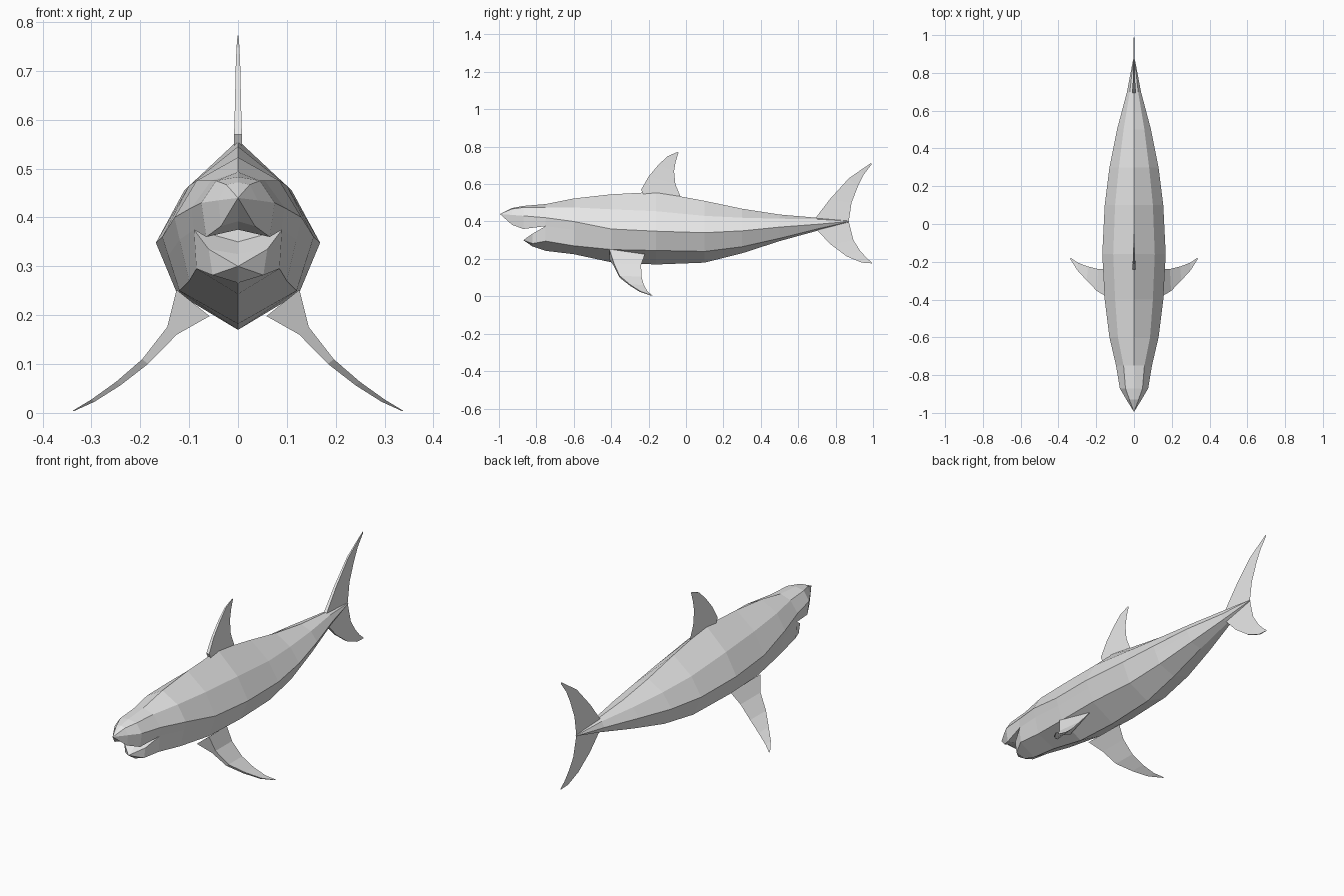
import bpy, bmesh
from mathutils import Vector

if "Cube" in bpy.data.objects:
    bpy.data.objects.remove(bpy.data.objects["Cube"])

grey = bpy.data.materials.new("light grey")
grey.diffuse_color = (0.8, 0.8, 0.8, 1)
grey.use_nodes = True
grey.node_tree.nodes["Principled BSDF"].inputs["Base Color"].default_value = grey.diffuse_color


def finish(name, bm, mirror=False):
    bmesh.ops.remove_doubles(bm, verts=bm.verts[:], dist=0.0003)
    bmesh.ops.recalc_face_normals(bm, faces=bm.faces[:])
    me = bpy.data.meshes.new(name)
    bm.to_mesh(me)
    bm.free()
    me.materials.append(grey)
    ob = bpy.data.objects.new(name, me)
    bpy.context.collection.objects.link(ob)
    if mirror:
        ob.modifiers.new("Mirror", 'MIRROR')
    return ob


def face(bm, pts):
    # drop repeated corners so strips can run into a single tip
    out = []
    for p in pts:
        if all((Vector(p) - Vector(q)).length > 0.0005 for q in out):
            out.append(p)
    if len(out) > 2:
        bm.faces.new([bm.verts.new(p) for p in out])


def strip(bm, a, b):
    # skin two half-profiles on both sides of the centre line
    for s in (1, -1):
        A = [(s * x, y, z) for x, y, z in a]
        B = [(s * x, y, z) for x, y, z in b]
        for i in range(len(a) - 1):
            face(bm, (A[i], A[i + 1], B[i + 1], B[i]))


def at(y, pts):
    return [(x, y, z) for x, z in pts]


# body stations: y, top z, upper (x, z), side (x, z), lower (x, z), bottom z
stations = [
    (-.60, .523, .085, .475, .130, .400, .100, .270, .225),
    (-.40, .545, .100, .465, .155, .360, .120, .250, .182),
    (-.16, .558, .110, .455, .168, .348, .125, .245, .170),
    (.10, .510, .100, .430, .155, .340, .110, .240, .180),
    (.30, .468, .080, .420, .130, .350, .090, .265, .230),
    (.50, .437, .055, .415, .090, .370, .060, .310, .295),
    (.70, .420, .022, .412, .037, .385, .025, .360, .350),
    (.87, .403, .003, .402, .005, .400, .003, .398, .397),
]
corner = (.09, .375)
head = [(0, .493), (.055, .475), (.095, .42), corner]
chin = [corner, (.085, .295), (0, .243)]
rings = [at(-.75, head + chin[1:])]
for y, t, ux, uz, sx, sz, lx, lz, b in stations:
    mid = (sx + (lx - sx) * .35, sz + (lz - sz) * .35)
    rings.append(at(y, [(0, t), (ux, uz), (sx, sz), mid, (lx, lz), (0, b)]))

bm = bmesh.new()
for a, b in zip(rings, rings[1:]):
    strip(bm, a, b)
end = rings[-1]
face(bm, end + [(-x, y, z) for x, y, z in end[-2:0:-1]])

# snout and palate
palate, floor = (0, .385), (0, .35)
snout = [
    at(-.75, head + [palate]),
    at(-.87, [(0, .483), (.045, .475), (.075, .43), (.065, .36), (0, .375)]),
    at(-.93, [(0, .472), (.024, .467), (.04, .435), (.035, .382), (0, .392)]),
    [(0, -.995, .44)] * 5,
]
for a, b in zip(snout, snout[1:]):
    strip(bm, a, b)

# lower jaw with mouth floor
jaw = [
    at(-.75, [floor] + chin),
    at(-.82, [(0, .325), (.06, .335), (.052, .282), (0, .266)]),
    [(0, -.87, .30)] * 4,
]
for a, b in zip(jaw, jaw[1:]):
    strip(bm, a, b)

# back of the mouth
strip(bm, at(-.75, [palate, corner]), at(-.75, [floor, corner]))
finish("body", bm)


def fin(name, sections, mirror=False):
    # wedge sections: blunt leading edge, sharp trailing edge
    bm = bmesh.new()
    tri = []
    for lead, trail, off in sections:
        l, o = Vector(lead), Vector(off)
        tri.append((l + o, Vector(trail), l - o))
    for a, b in zip(tri, tri[1:]):
        for i in range(3):
            j = (i + 1) % 3
            face(bm, (a[i], a[j], b[j], b[i]))
    face(bm, tri[0])
    face(bm, tri[-1])
    return finish(name, bm, mirror)


def upright(name, rows):
    fin(name, [((0, a, b), (0, c, d), (t, 0, 0)) for a, b, c, d, t in rows])


# centre fins: leading y, z, trailing y, z, half thickness
upright("dorsal_fin", [
    (-.22, .53, -.03, .50, .008), (-.24, .57, -.03, .535, .008),
    (-.20, .64, -.057, .60, .006), (-.15, .70, -.064, .67, .005),
    (-.10, .748, -.055, .72, .003), (-.045, .772, -.04, .768, .001)])
upright("upper_tail_fin", [
    (.69, .415, .87, .40, .008), (.77, .52, .885, .50, .006),
    (.87, .63, .92, .59, .004), (.93, .672, .95, .65, .003),
    (.99, .713, .992, .705, .001)])
upright("lower_tail_fin", [
    (.70, .355, .87, .40, .008), (.77, .28, .895, .30, .006),
    (.86, .213, .93, .245, .004), (.94, .18, .965, .205, .003),
    (.995, .176, .995, .18, .001)])

# paired side fins: x, z, leading y, trailing y, half thickness
side = [
    (.092, .225, -.41, -.22, .045), (.135, .168, -.385, -.24, .013),
    (.19, .105, -.355, -.238, .008), (.245, .06, -.30, -.225, .006),
    (.297, .025, -.245, -.205, .004), (.337, .004, -.185, -.178, .001)]
fin("pectoral_fin", [((x, a, z), (x, b, z), (t * .75, 0, t * .6))
                     for x, z, a, b, t in side], True)
